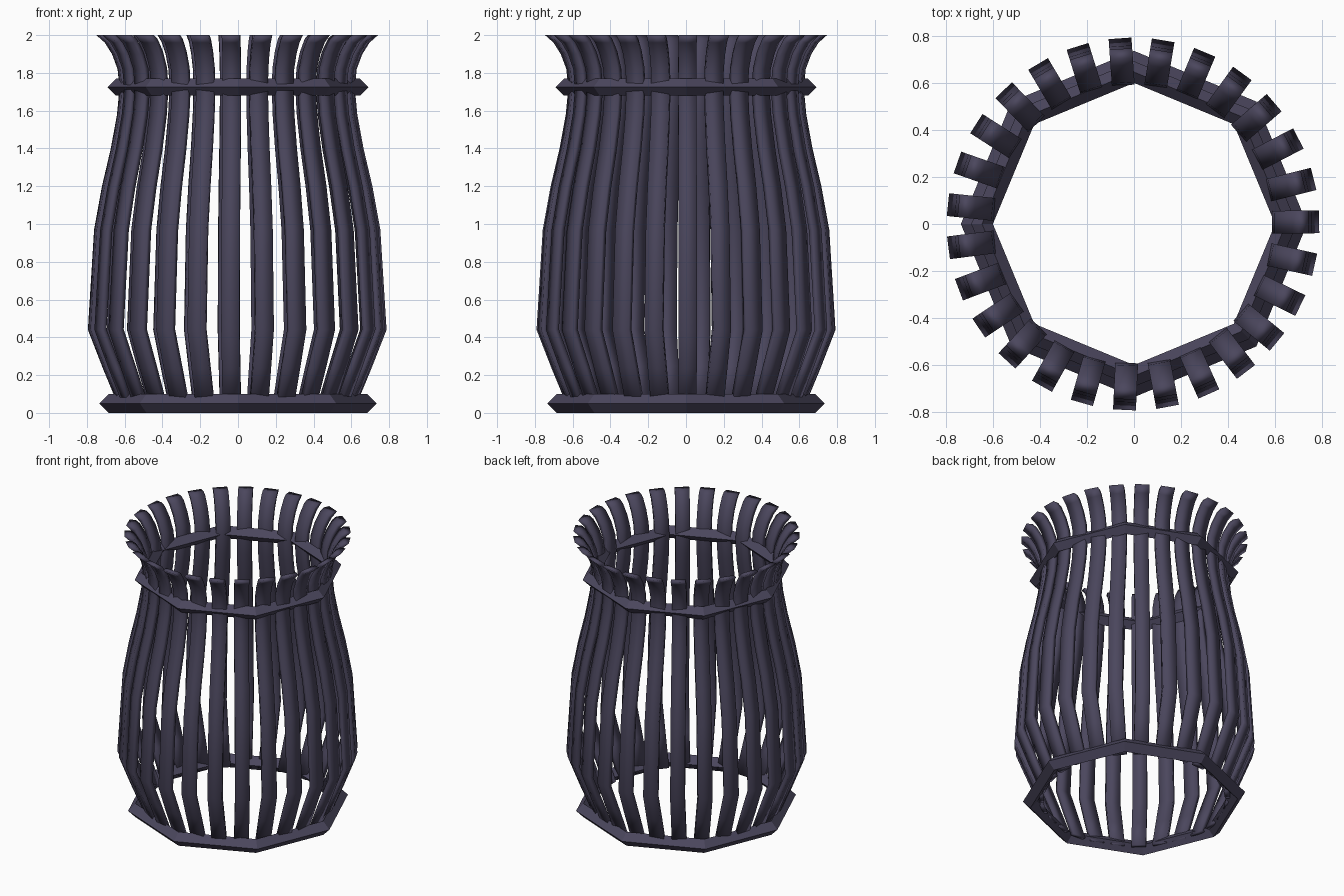
import bpy, bmesh, math
from mathutils import Vector

if "Cube" in bpy.data.objects:
    bpy.data.objects.remove(bpy.data.objects["Cube"])

iron = bpy.data.materials.new("dark slate violet")
iron.diffuse_color = (0.07, 0.062, 0.11, 1)
iron.use_nodes = True
iron.node_tree.nodes["Principled BSDF"].inputs["Base Color"].default_value = iron.diffuse_color


def finish(name, bm, smooth):
    bmesh.ops.recalc_face_normals(bm, faces=bm.faces)
    me = bpy.data.meshes.new(name)
    bm.to_mesh(me)
    bm.free()
    me.materials.append(iron)
    for p in me.polygons:
        p.use_smooth = smooth
    ob = bpy.data.objects.new(name, me)
    bpy.context.collection.objects.link(ob)
    return ob


def loft(bm, loops, closed):
    """Skin quads between consecutive vertex loops."""
    n = len(loops[0])
    for i in range(len(loops) if closed else len(loops) - 1):
        a, b = loops[i], loops[(i + 1) % len(loops)]
        for j in range(n):
            k = (j + 1) % n
            bm.faces.new((a[j], a[k], b[k], b[j]))
    if not closed:
        bm.faces.new(loops[0])
        bm.faces.new(loops[-1])


def hoop(name, z, major, minor):
    """Eight-sided hoop with a diamond cross-section."""
    bm = bmesh.new()
    loops = []
    for i in range(8):
        a = i * math.tau / 8
        loops.append([bm.verts.new(((major + dr * minor) * math.cos(a),
                                    (major + dr * minor) * math.sin(a), z + dz * minor))
                      for dr, dz in ((1, 0), (0, 1), (-1, 0), (0, -1))])
    loft(bm, loops, True)
    return finish(name, bm, False)


hoop("bottom_hoop", 0.05, 0.685, 0.05)
hoop("neck_hoop", 1.725, 0.645, 0.046)

# Outer profile of one slat: (radius, height)
PROFILE = [(0.625, 0.03), (0.71, 0.235), (0.79, 0.44), (0.757, 0.97), (0.715, 1.2),
           (0.668, 1.4), (0.635, 1.58), (0.622, 1.72), (0.632, 1.82),
           (0.662, 1.90), (0.70, 1.96), (0.745, 2.0)]
COUNT, WIDTH, THICK = 27, 0.097, 0.032

# Inner profile, offset square to the outer one; the tip is cut level
outer = [Vector(p) for p in PROFILE]
inner = []
for i, p in enumerate(outer):
    t = (outer[min(i + 1, len(outer) - 1)] - outer[max(i - 1, 0)]).normalized()
    inner.append(p + Vector((-t.y, t.x)) * THICK)
inner[-1] = outer[-1] - Vector((0.042, 0))
inner[0].y = outer[0].y

# Ring of flared slats
bm = bmesh.new()
for s in range(COUNT):
    a = s * math.tau / COUNT + 0.012
    rad = Vector((math.cos(a), math.sin(a), 0))
    tan = Vector((-math.sin(a), math.cos(a), 0)) * WIDTH / 2
    loops = []
    for o, n in zip(outer, inner):
        po = rad * o.x + Vector((-0.004, 0, o.y))
        pn = rad * n.x + Vector((-0.004, 0, n.y))
        loops.append([bm.verts.new(v) for v in (po - tan, po + tan, pn + tan, pn - tan)])
    loft(bm, loops, False)
finish("slats", bm, True)
